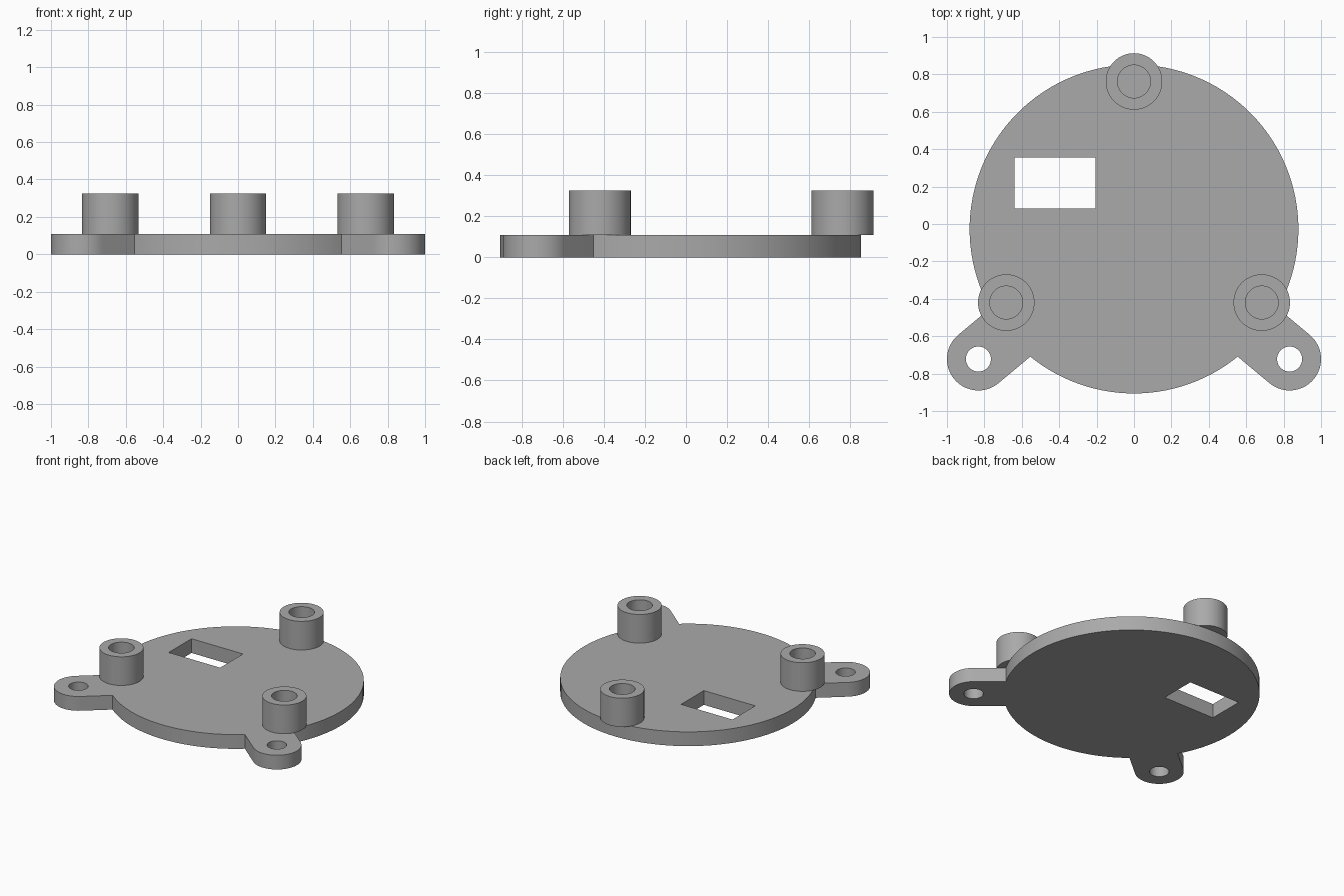
import bpy, bmesh, math
from mathutils import Vector

if "Cube" in bpy.data.objects:
    bpy.data.objects.remove(bpy.data.objects["Cube"], do_unlink=True)

PLATE_H, BOSS_TOP = 0.108, 0.325
CENTRE, RADIUS = Vector((0, -0.027)), 0.879
LUG, LUG_R, LUG_HOLE = Vector((0.832, -0.722)), 0.168, 0.067
BOSS_R, BORE_R = 0.151, 0.088

grey = bpy.data.materials.new("plain grey")
grey.use_nodes = True
colour = (0.4, 0.4, 0.4, 1)
grey.diffuse_color = colour
grey.node_tree.nodes["Principled BSDF"].inputs["Base Color"].default_value = colour


def arc(centre, r, start, sweep, n):
    """Points on an arc, angles in radians."""
    return [(centre[0] + r * math.cos(start + sweep * i / n),
             centre[1] + r * math.sin(start + sweep * i / n)) for i in range(n + 1)]


def circle(centre, r, n):
    return arc(centre, r, 0, math.tau, n)[:-1]


def prism(name, outline, z0, z1):
    """Extrude a closed flat outline from z0 to z1."""
    bm = bmesh.new()
    face = bm.faces.new([bm.verts.new((x, y, z0)) for x, y in outline])
    top = bmesh.ops.extrude_face_region(bm, geom=[face])["geom"]
    verts = [v for v in top if isinstance(v, bmesh.types.BMVert)]
    bmesh.ops.translate(bm, vec=(0, 0, z1 - z0), verts=verts)
    bmesh.ops.recalc_face_normals(bm, faces=bm.faces)
    mesh = bpy.data.meshes.new(name)
    bm.to_mesh(mesh)
    bm.free()
    mesh.materials.append(grey)
    obj = bpy.data.objects.new(name, mesh)
    bpy.context.collection.objects.link(obj)
    return obj


def combine(target, tool, operation):
    """Apply a boolean and discard the tool."""
    tool.hide_render = True
    mod = target.modifiers.new("combine", "BOOLEAN")
    mod.object, mod.operation, mod.solver = tool, operation, "EXACT"
    bpy.context.view_layer.objects.active = target
    bpy.ops.object.modifier_apply(modifier=mod.name)
    bpy.data.objects.remove(tool, do_unlink=True)


def smooth(obj):
    bpy.ops.object.select_all(action="DESELECT")
    obj.select_set(True)
    bpy.context.view_layer.objects.active = obj
    bpy.ops.object.shade_smooth_by_angle(angle=math.radians(30))


# Round base plate
plate = prism("base_plate", circle(CENTRE, RADIUS, 128), 0, PLATE_H)

# Mounting lugs: rounded arms pointing at the plate centre, each with a screw hole
for side in (-1, 1):
    tip = Vector((side * LUG.x, LUG.y))
    inward = (CENTRE - tip).normalized()
    across = Vector((-inward.y, inward.x)) * LUG_R
    root = tip + inward * 0.5
    angle = math.atan2(across.y, across.x)
    outline = arc(tip, LUG_R, angle, math.pi, 32) + [root - across, root + across]
    combine(plate, prism("lug", outline, 0, PLATE_H), "UNION")
    combine(plate, prism("lug_hole", circle(tip, LUG_HOLE, 48), -0.1, 0.3), "DIFFERENCE")

# Rectangular window through the plate
window = [(-0.638, 0.082), (-0.207, 0.082), (-0.207, 0.355), (-0.638, 0.355)]
combine(plate, prism("window", window, -0.1, 0.3), "DIFFERENCE")
smooth(plate)

# Hollow standoffs on top
for name, spot in (("rear_standoff", (0, 0.762)),
                   ("left_standoff", (0.683, -0.42)),
                   ("right_standoff", (-0.683, -0.42))):
    boss = prism(name, circle(spot, BOSS_R, 64), PLATE_H, BOSS_TOP)
    bore = prism("bore", circle(spot, BORE_R, 64), PLATE_H - 0.1, BOSS_TOP + 0.1)
    combine(boss, bore, "DIFFERENCE")
    smooth(boss)
